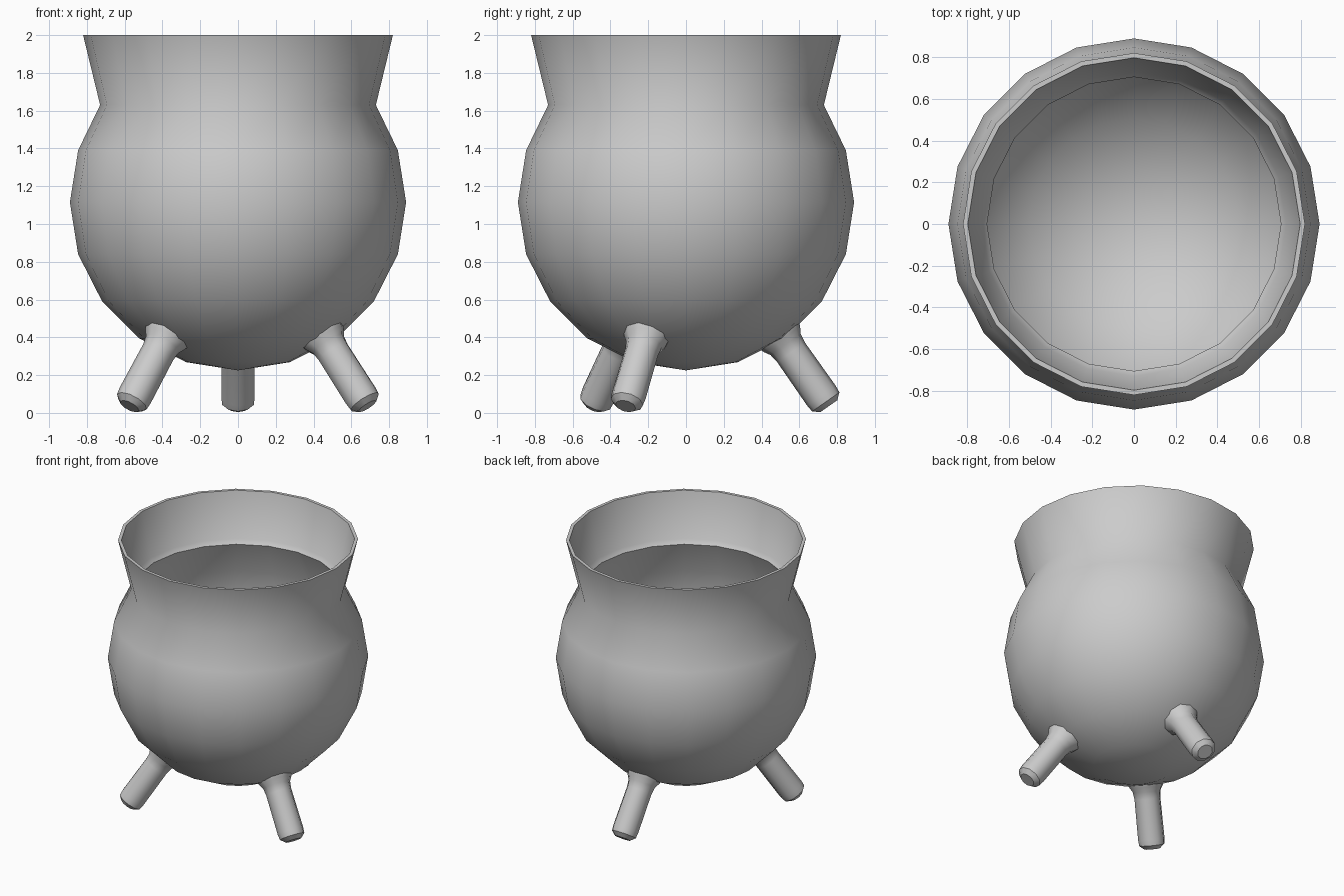
import bpy, bmesh
from math import sin, cos, pi, radians
from mathutils import Matrix, Vector

if "Cube" in bpy.data.objects:
    bpy.data.objects.remove(bpy.data.objects["Cube"])

CENTRE = 1.115   # height of the bowl's centre


def lathe(name, profile, sides, matrix=Matrix(), angle=50):
    """Revolve (radius, z) points about z; radius 0 becomes a pole."""
    bm = bmesh.new()
    rings = []
    for r, z in profile:
        n = sides if r > 0 else 1
        rings.append([bm.verts.new((r * cos(2 * pi * i / sides),
                                    r * sin(2 * pi * i / sides), z)) for i in range(n)])
    for a, b in zip(rings, rings[1:]):
        for i in range(sides):
            j = (i + 1) % sides
            quad = [a[i % len(a)], a[j % len(a)], b[j % len(b)], b[i % len(b)]]
            bm.faces.new(list(dict.fromkeys(quad)))
    bm.transform(matrix)
    bmesh.ops.recalc_face_normals(bm, faces=bm.faces)
    mesh = bpy.data.meshes.new(name)
    bm.to_mesh(mesh)
    bm.free()
    obj = bpy.data.objects.new(name, mesh)
    bpy.context.collection.objects.link(obj)
    bpy.ops.object.select_all(action='DESELECT')
    obj.select_set(True)
    bpy.context.view_layer.objects.active = obj
    bpy.ops.object.shade_smooth_by_angle(angle=radians(angle))
    return obj


def bowl_arc(radius, last):
    """Bowl profile from the bottom pole upwards in 18 degree steps."""
    pts = [(0, CENTRE - radius)]
    for k in range(1, last + 1):
        a = radians(18 * k)
        pts.append((radius * sin(a), CENTRE - radius * cos(a)))
    return pts


# Pot: round outer bowl, flared neck, thin rim, inner ledge, inner bowl
outer = bowl_arc(0.89, 6) + [(0.73, 1.63), (0.82, 2.0)]
inner = bowl_arc(0.86, 6) + [(0.705, 1.635), (0.73, 1.665), (0.797, 2.0)]
lathe("pot", outer + inner[::-1], 20)

# Legs: flared at the joint, chamfered at the foot, pointing out of the bowl's centre
leg = [(0.125, 0.865), (0.118, 0.885), (0.097, 0.92), (0.09, 0.97),
       (0.092, 1.25), (0.088, 1.29), (0.055, 1.318), (0, 1.318)]
for name, heading in (("back_leg", 90), ("front_left_leg", 220.5), ("front_right_leg", 335)):
    place = (Matrix.Translation(Vector((0, 0, CENTRE)))
             @ Matrix.Rotation(radians(heading), 4, 'Z')
             @ Matrix.Rotation(radians(180 - 35), 4, 'Y'))
    lathe(name, leg, 10, place, 40)
